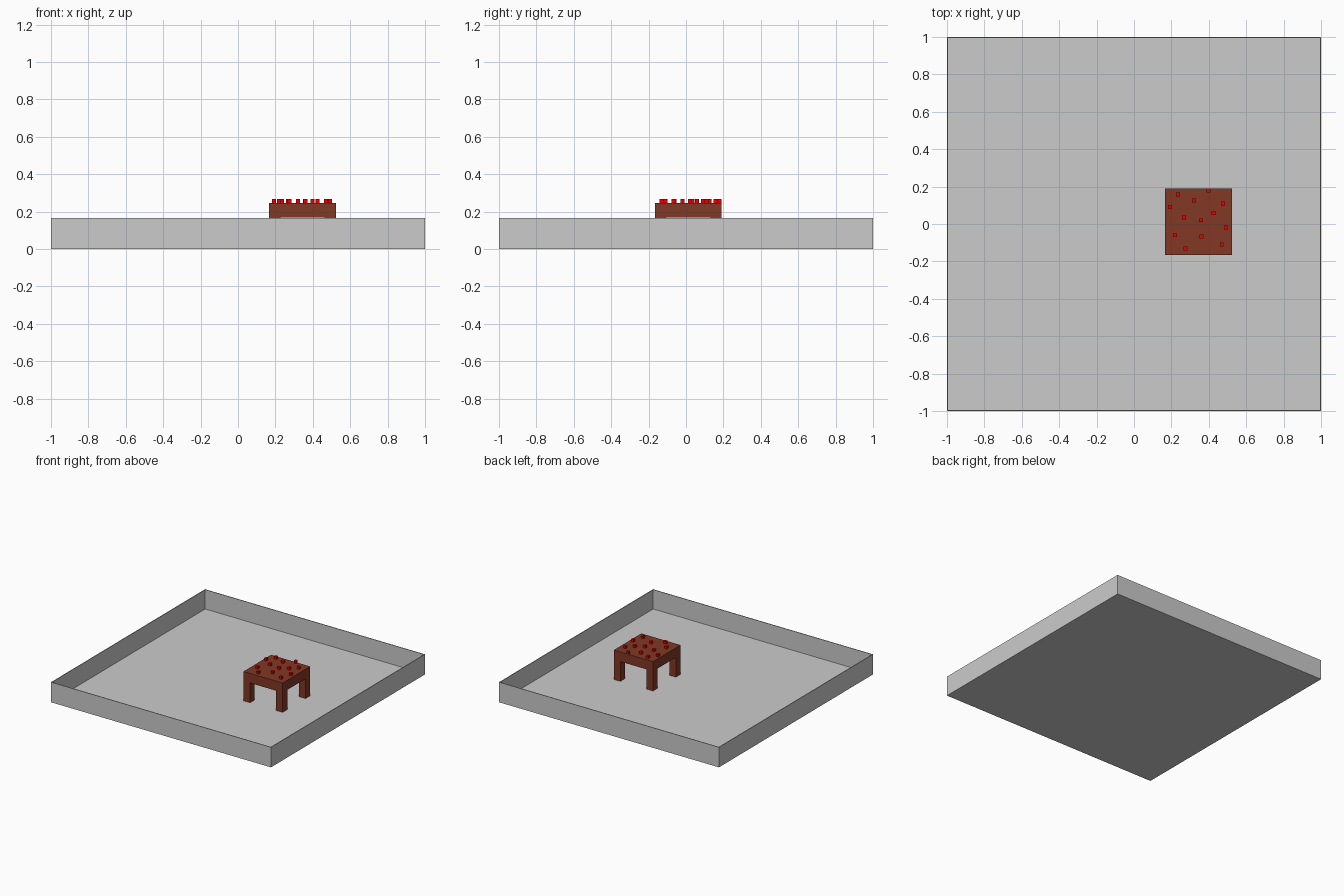
import bpy
from mathutils import Vector

if "Cube" in bpy.data.objects:
    bpy.data.objects.remove(bpy.data.objects["Cube"])


def material(name, rgb):
    mat = bpy.data.materials.new(name)
    mat.diffuse_color = (*rgb, 1)
    mat.use_nodes = True
    mat.node_tree.nodes["Principled BSDF"].inputs["Base Color"].default_value = mat.diffuse_color
    return mat


def box(name, lo, hi, mat=None):
    lo, hi = Vector(lo), Vector(hi)
    bpy.ops.mesh.primitive_cube_add(size=1)
    ob = bpy.context.object
    ob.name = name
    size, mid = hi - lo, (lo + hi) / 2
    for v in ob.data.vertices:
        v.co = Vector(a * b for a, b in zip(v.co, size))
    ob.location = mid
    if mat:
        ob.data.materials.append(mat)
    return ob


brown = material("brown", (0.22, 0.04, 0.018))
red = material("red", (0.8, 0.0, 0.0))

# Tray: thin floor and four thin walls
T, H = 0.006, 0.165
box("tray_floor", (-1, -1, 0), (1, 1, T))
box("front_wall", (-1, -1, T), (1, -1 + T, H))
box("back_wall", (-1, 1 - T, T), (1, 1, H))
box("left_wall", (-1, -1 + T, T), (-1 + T, 1 - T, H))
box("right_wall", (1 - T, -1 + T, T), (1, 1 - T, H))

# Table: slab on four square legs
X0, X1, Y0, Y1 = 0.167, 0.523, -0.167, 0.19
SLAB, TOP, LEG = 0.168, 0.247, 0.06
box("table_top", (X0, Y0, SLAB), (X1, Y1, TOP), brown)
for xn, x in (("left", X0), ("right", X1 - LEG)):
    for yn, y in (("front", Y0), ("back", Y1 - LEG)):
        box(f"{yn}_{xn}_leg", (x, y, T), (x + LEG, y + LEG, SLAB), brown)

# Small red cubes scattered on the table top
studs = [(0.235, 0.158), (0.399, 0.18), (0.32, 0.126), (0.475, 0.11),
         (0.193, 0.09), (0.424, 0.059), (0.268, 0.035), (0.359, 0.02),
         (0.493, -0.018), (0.22, -0.06), (0.362, -0.066),
         (0.469, -0.109), (0.276, -0.13)]
R = 0.0105
for i, (x, y) in enumerate(studs):
    box(f"red_stud_{i + 1}", (x - R, y - R, TOP), (x + R, y + R, TOP + 2 * R), red)
